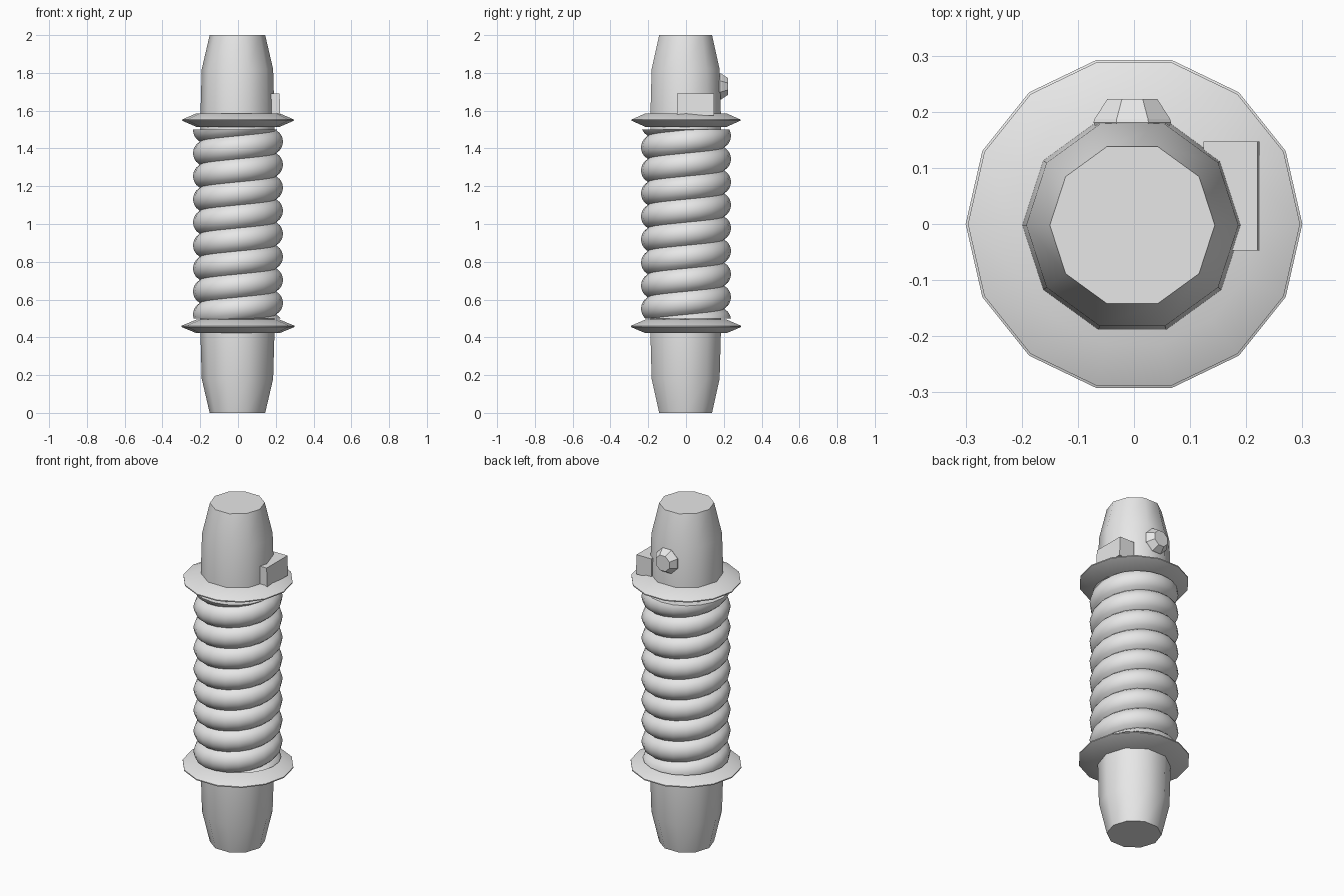
import bpy, bmesh, math
from mathutils import Matrix

if "Cube" in bpy.data.objects:
    bpy.data.objects.remove(bpy.data.objects["Cube"], do_unlink=True)

GREY = (0.8, 0.8, 0.8, 1)
metal = bpy.data.materials.new("light_grey")
metal.use_nodes = True
metal.diffuse_color = GREY
for node in metal.node_tree.nodes:
    if node.type == 'BSDF_PRINCIPLED':
        node.inputs["Base Color"].default_value = GREY


def finish(name, bm, angle=None):
    """Turn a bmesh into a named object, smooth-shaded if an angle is given."""
    bmesh.ops.recalc_face_normals(bm, faces=bm.faces)
    mesh = bpy.data.meshes.new(name)
    bm.to_mesh(mesh)
    bm.free()
    mesh.materials.append(metal)
    obj = bpy.data.objects.new(name, mesh)
    bpy.context.collection.objects.link(obj)
    if angle:
        bpy.ops.object.select_all(action='DESELECT')
        obj.select_set(True)
        bpy.context.view_layer.objects.active = obj
        bpy.ops.object.shade_smooth_by_angle(angle=math.radians(angle))
    return obj


def lathe(name, profile, sides, angle=None, turn=0.0):
    """Capped solid of revolution from (radius, z) points."""
    bm = bmesh.new()
    rings = []
    for r, z in profile:
        steps = [turn + math.tau * i / sides for i in range(sides)]
        rings.append([bm.verts.new((r * math.cos(a), r * math.sin(a), z)) for a in steps])
    for low, high in zip(rings, rings[1:]):
        for i in range(sides):
            j = (i + 1) % sides
            bm.faces.new((low[i], low[j], high[j], high[i]))
    bm.faces.new(rings[0])
    bm.faces.new(rings[-1])
    return finish(name, bm, angle)


# Ten-sided shaft with tapered ends
body = lathe("body", [(0.147, 0), (0.189, 0.18), (0.196, 0.42),
                      (0.196, 1.58), (0.189, 1.82), (0.147, 2)], 10, 40)
body.location = (-0.003, -0.002, 0)

# Bevelled collars at both ends of the coil
for name, z, r in (("lower_collar", 0.458, 0.3), ("upper_collar", 1.55, 0.296)):
    lathe(name, [(0.22, z - 0.036), (r, z - 0.003), (r, z + 0.003), (0.22, z + 0.036)], 14, 35)


# Coiled sleeve: one helical surface trimmed flat at both ends
LOW, HIGH = 0.5, 1.5
PITCH, TUBE, CENTRE = 0.122, 0.07, 0.168
COLS, ROWS = 20, 8
START = 0.582 - PITCH


def sleeve_point(col, row):
    turn = col / COLS
    z = START + PITCH * (turn + row / ROWS)
    z = min(max(z, LOW), HIGH)
    t = (z - START) / PITCH - turn
    d = (t - round(t)) * PITCH
    r = CENTRE + math.sqrt(TUBE ** 2 - d ** 2)
    return (r * math.cos(math.tau * turn), r * math.sin(math.tau * turn), z)


bm = bmesh.new()
columns = []
for c in range(COLS + 1):
    columns.append([bm.verts.new(sleeve_point(c, k)) for k in range(-2 * ROWS, 10 * ROWS)])
for left, right in zip(columns, columns[1:]):
    for k in range(len(left) - 1):
        bm.faces.new((left[k], right[k], right[k + 1], left[k + 1]))
bmesh.ops.remove_doubles(bm, verts=bm.verts, dist=0.0005)
bmesh.ops.holes_fill(bm, edges=[e for e in bm.edges if e.is_boundary], sides=0)
finish("coiled_sleeve", bm, 40)

# Square switch block on the left side
bm = bmesh.new()
bmesh.ops.create_cube(bm, size=1)
bmesh.ops.scale(bm, vec=(0.1, 0.194, 0.115), verts=bm.verts)
bmesh.ops.translate(bm, vec=(0.174, 0.05, 1.633), verts=bm.verts)
for v in bm.verts:
    if v.co.z > 1.633 and v.co.x > 0.174:
        v.co.x -= 0.004
finish("switch_block", bm)

# Tapered button on the back
button = lathe("back_button", [(0.06, -0.03), (0.075, 0), (0.073, 0.006), (0.048, 0.042)],
               8, turn=math.pi / 8)
button.matrix_world = Matrix.Translation((-0.003, 0.181, 1.728)) @ Matrix.Rotation(-math.pi / 2, 4, 'X')
